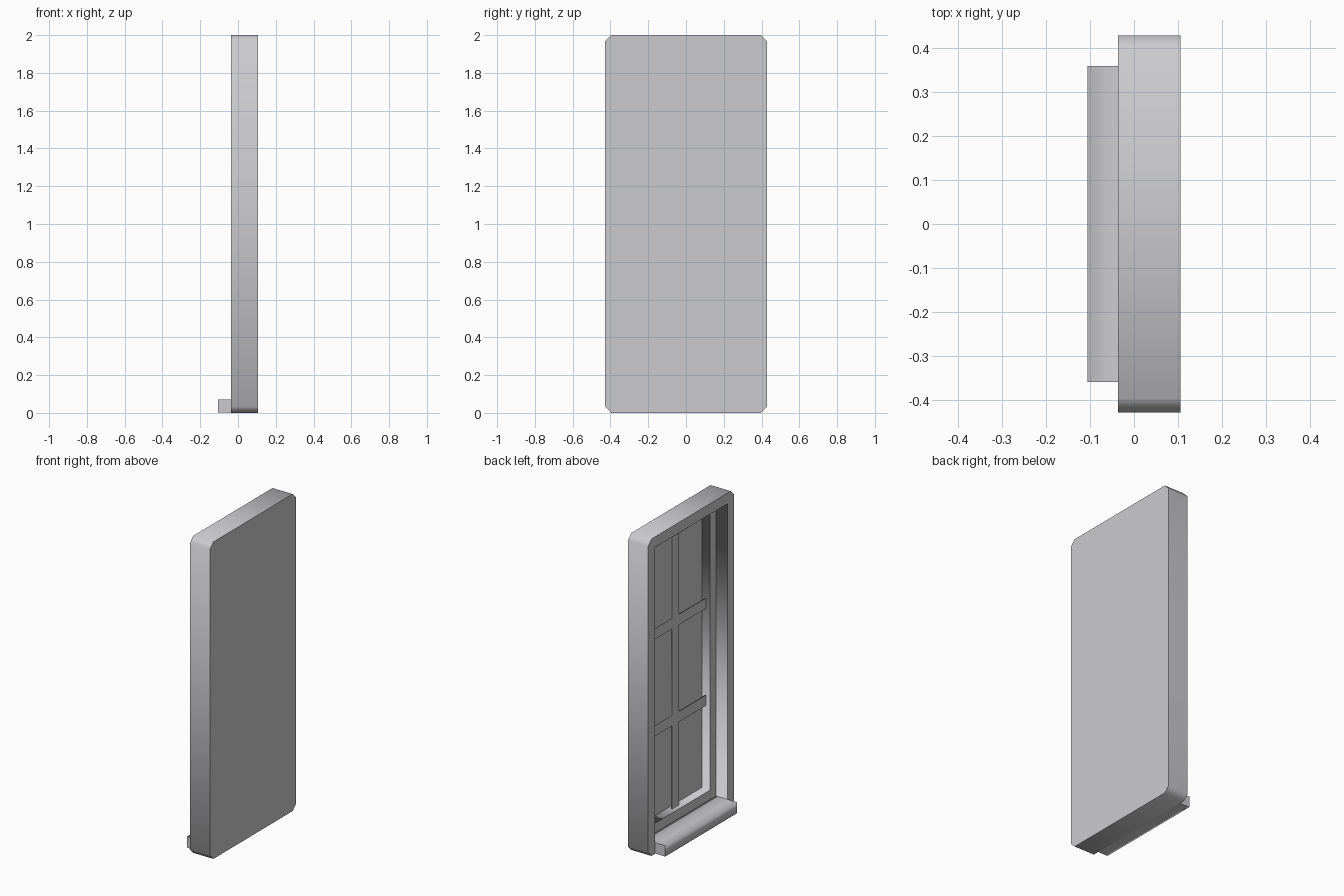
import bpy, bmesh

cube = bpy.data.objects.get("Cube")
if cube:
    bpy.data.objects.remove(cube, do_unlink=True)

grey = bpy.data.materials.new("plain_grey")
grey.use_nodes = True
grey.diffuse_color = (0.6, 0.6, 0.62, 1)
grey.node_tree.nodes["Principled BSDF"].inputs["Base Color"].default_value = (0.6, 0.6, 0.62, 1)


def finish(bm, name, flat_axis):
    """Smooth the walls, keeping faces along flat_axis crisp."""
    bmesh.ops.recalc_face_normals(bm, faces=bm.faces)
    for f in bm.faces:
        f.smooth = True
    for e in bm.edges:
        e.smooth = not any(abs(f.normal[flat_axis]) > 0.9 for f in e.link_faces)
    mesh = bpy.data.meshes.new(name)
    bm.to_mesh(mesh)
    bm.free()
    mesh.materials.append(grey)
    obj = bpy.data.objects.new(name, mesh)
    bpy.context.collection.objects.link(obj)
    return obj


def ring(bm, x, half, low, high, cut=0):
    """Two corner points per corner; a square corner uses one vertex twice."""
    corners = [(half, low, -1, 1), (half, high, -1, -1),
               (-half, high, 1, -1), (-half, low, 1, 1)]
    loop = []
    for i, (y, z, dy, dz) in enumerate(corners):
        if cut:
            pair = [bm.verts.new((x, y + dy * cut, z)), bm.verts.new((x, y, z + dz * cut))]
            loop += pair if i % 2 == 0 else pair[::-1]
        else:
            loop += [bm.verts.new((x, y, z))] * 2
    return loop


def loft(bm, a, b):
    """Join two rings, dropping the faces that collapse at square corners."""
    for i in range(len(a)):
        corners = list(dict.fromkeys((a[i - 1], a[i], b[i], b[i - 1])))
        if len(corners) > 2:
            bm.faces.new(corners)


# Window frame: cut-corner slab with a stepped recess on the -x side
FRONT, STEP, GLASS, BACK = -0.036, 0.041, 0.1, 0.105
bm = bmesh.new()
rings = [
    ring(bm, BACK, 0.428, 0, 2, 0.033),
    ring(bm, FRONT, 0.428, 0, 2, 0.033),
    ring(bm, FRONT, 0.36, 0.068, 1.933),
    ring(bm, STEP, 0.36, 0.068, 1.933),
    ring(bm, STEP, 0.3, 0.13, 1.87),
    ring(bm, GLASS, 0.3, 0.13, 1.87),
]
for a, b in zip(rings, rings[1:]):
    loft(bm, a, b)
for cap in (rings[0], rings[-1]):
    bm.faces.new(list(dict.fromkeys(cap)))
finish(bm, "window_frame", 0)

# Glazing bars: one upright and two crossbars as a single thin lattice
ys = [-0.3, -0.035, 0.035, 0.3]
zs = [0.13, 0.654, 0.72, 1.266, 1.332, 1.87]
bm = bmesh.new()
grid = [[bm.verts.new((0.074, y, z)) for z in zs] for y in ys]
for i in range(len(ys) - 1):
    for j in range(len(zs) - 1):
        if i == 1 or j % 2:
            bm.faces.new((grid[i][j], grid[i + 1][j], grid[i + 1][j + 1], grid[i][j + 1]))
loose = [v for v in bm.verts if not v.link_faces]
bmesh.ops.delete(bm, geom=loose, context="VERTS")
bars = finish(bm, "glazing_bars", 0)
solid = bars.modifiers.new("thickness", "SOLIDIFY")
solid.thickness = 0.004
solid.offset = 0

# Sill: ledge running from the recess step out past the frame
bm = bmesh.new()
bmesh.ops.create_cube(bm, size=1)
for v in bm.verts:
    v.co = (STEP if v.co.x > 0 else -0.106, v.co.y * 0.717, 0.07 if v.co.z > 0 else 0.001)
finish(bm, "sill", 1)
